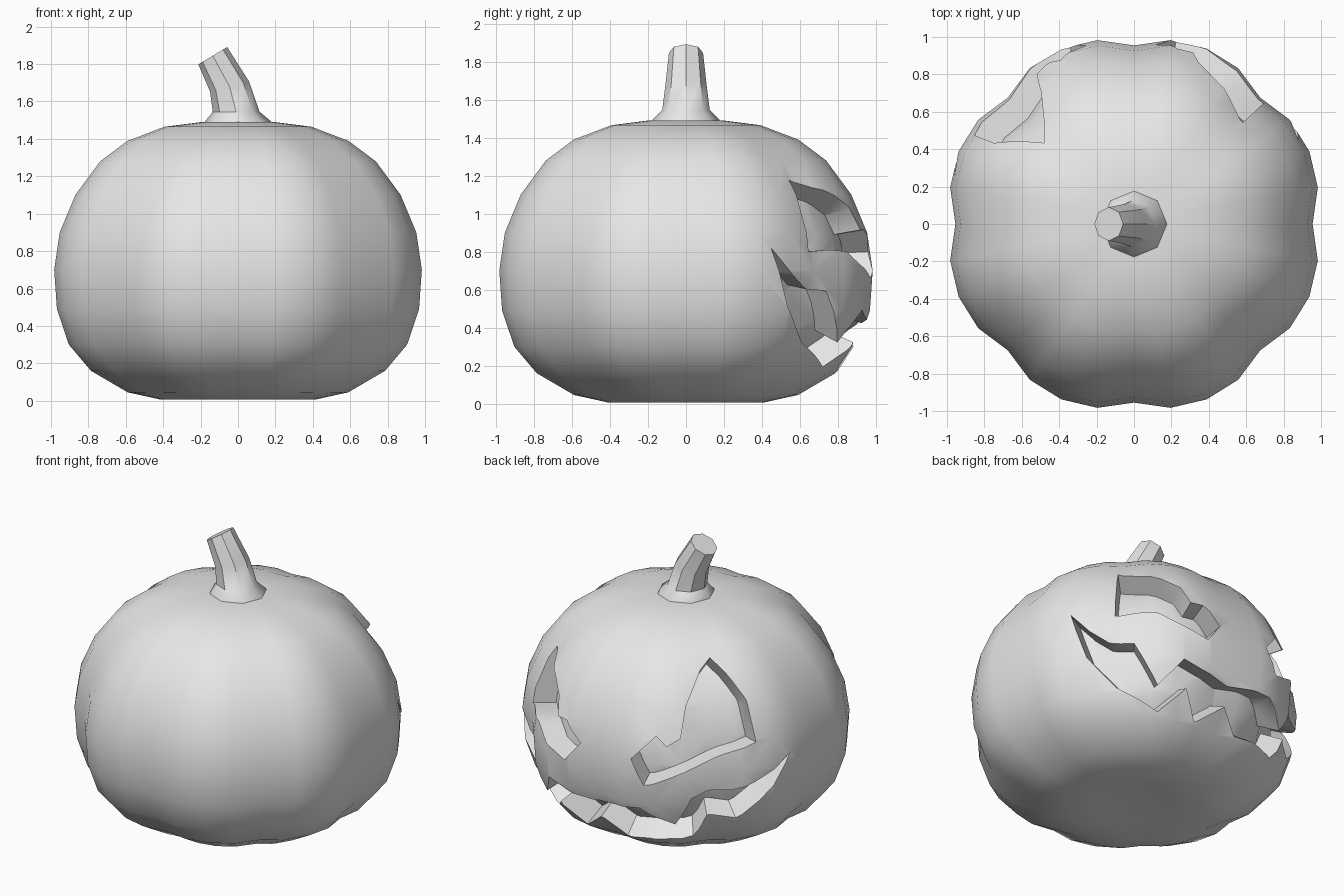
import bpy, bmesh, math
from mathutils import Vector, Matrix

if "Cube" in bpy.data.objects:
    bpy.data.objects.remove(bpy.data.objects["Cube"], do_unlink=True)

CENTRE = Vector((0, 0, 0.75))
SIDES = 32
# Outline of the squat body from bottom to top: radius, height
PROFILE = [(.25, .012), (.42, .006), (.6, .045), (.8, .16), (.92, .3), (.985, .49), (1, .7),
           (.97, .9), (.885, 1.1), (.75, 1.28), (.6, 1.39), (.4, 1.465), (.2, 1.49)]

grey = bpy.data.materials.new("plain grey")
grey.use_nodes = True
grey.diffuse_color = (.8, .8, .8, 1)
grey.node_tree.nodes["Principled BSDF"].inputs["Base Color"].default_value = (.8, .8, .8, 1)


def new_object(name, bm):
    bmesh.ops.recalc_face_normals(bm, faces=bm.faces)
    mesh = bpy.data.meshes.new(name)
    bm.to_mesh(mesh)
    bm.free()
    mesh.materials.append(grey)
    obj = bpy.data.objects.new(name, mesh)
    bpy.context.collection.objects.link(obj)
    return obj


def loft(bm, rings):
    """Bridge closed rings of points with quads and return the vertex rings."""
    rings = [[bm.verts.new(p) for p in ring] for ring in rings]
    for low, high in zip(rings, rings[1:]):
        for i in range(len(low)):
            j = (i + 1) % len(low)
            bm.faces.new((low[i], low[j], high[j], high[i]))
    return rings


def surface(angle, r, z):
    """Point on the eight-lobed skin; angle runs from the carved side towards +x."""
    lobe = .955 + .06 * abs(math.sin(4 * angle)) ** .7
    fade = min(1, r / .6)
    r *= 1 + (lobe - 1) * fade
    return Vector((r * math.sin(angle), r * math.cos(angle), z))


def skin_point(degrees, z):
    for (r0, z0), (r1, z1) in zip(PROFILE[1:], PROFILE[2:]):
        if z <= z1:
            break
    r = r0 + (r1 - r0) * (z - z0) / (z1 - z0)
    return surface(math.radians(degrees), r, z)


def make_body(name, scale):
    bm = bmesh.new()
    turn = 2 * math.pi / SIDES
    rings = loft(bm, [[CENTRE + (surface(i * turn, r, z) - CENTRE) * scale
                       for i in range(SIDES)] for r, z in PROFILE])
    for ring, z in ((rings[0], .035), (rings[-1], 1.485)):
        pole = bm.verts.new(CENTRE + (Vector((0, 0, z)) - CENTRE) * scale)
        for i in range(SIDES):
            bm.faces.new((ring[i], ring[(i + 1) % SIDES], pole))
    return new_object(name, bm)


def make_cutter(name, columns):
    """Curved block through the skin; each column is top angle, top z, bottom angle, bottom z."""
    bm = bmesh.new()
    rings = []
    for ta, tz, ba, bz in columns:
        top, low = skin_point(ta, tz) - CENTRE, skin_point(ba, bz) - CENTRE
        rings.append([CENTRE + top * .7, CENTRE + top * 1.25,
                      CENTRE + low * 1.25, CENTRE + low * .7])
    rings = loft(bm, rings)
    bm.faces.new(rings[0])
    bm.faces.new(rings[-1])
    obj = new_object(name, bm)
    obj.hide_render = True
    return obj


def subtract(target, cutter):
    mod = target.modifiers.new("carve", "BOOLEAN")
    mod.operation = "DIFFERENCE"
    mod.solver = "EXACT"
    mod.object = cutter
    graph = bpy.context.evaluated_depsgraph_get()
    mesh = bpy.data.meshes.new_from_object(target.evaluated_get(graph))
    target.modifiers.clear()
    target.data = mesh


# Carved face openings
CARVINGS = {
    "left_eye": [(7, .8, 13, .66), (14, .915, 18, .69), (19, .915, 23, .72), (22, 1.03, 27, .76),
                 (29, 1.1, 31, .8), (38, 1.14, 39, .81), (47, 1.18, 47, .8)],
    "right_eye": [(-15, .79, -20, .63), (-24, .95, -24, .65), (-28, .89, -28, .68),
                  (-33, .94, -33, .72), (-35, 1.12, -38, .75), (-42, 1.29, -43, .78),
                  (-48, 1.34, -49, .82), (-54, 1.27, -55, .85), (-60, 1.13, -61, .88)],
    "mouth": [(64, .84, 63, .82), (56, .68, 57, .5), (49, .6, 47, .32), (40, .59, 38, .25),
              (31, .32, 30, .19), (22, .49, 20, .32), (14, .45, 13, .17), (2, .42, 1, .3),
              (-9, .45, -9, .18), (-18, .46, -20, .2), (-31, .35, -30, .21), (-37, .54, -38, .23),
              (-43, .58, -43, .4), (-52, .58, -54, .37), (-60, .62, -67, .57), (-75, .76, -74, .74)],
}

# Body, with recesses that stop at an inner core
body = make_body("pumpkin_body", 1)
core = make_body("inner_core", .85)
for part, columns in CARVINGS.items():
    cutter = make_cutter(part + "_cutter", columns)
    subtract(cutter, core)
    subtract(body, cutter)
    bpy.data.objects.remove(cutter, do_unlink=True)
bpy.data.objects.remove(core, do_unlink=True)

# Bent eight-sided stem: x, z, radius and tilt of each ring
bm = bmesh.new()
stem_rings = []
for x, z, radius, tilt in [(0, 1.47, .18, 0), (0, 1.495, .175, 0), (-.01, 1.545, .125, 0),
                           (-.045, 1.68, .108, 14), (-.135, 1.845, .09, 31)]:
    lean = Matrix.Rotation(math.radians(-tilt), 3, "Y")
    stem_rings.append([Vector((x, 0, z)) + lean @ Vector((radius * math.cos(i * math.pi / 4),
                       radius * math.sin(i * math.pi / 4), 0)) for i in range(8)])
stem_rings = loft(bm, stem_rings)
bm.faces.new(stem_rings[0])
bm.faces.new(stem_rings[-1])
stem = new_object("stem", bm)

# Smooth skin with crisp carved edges
for obj in (body, stem):
    bpy.ops.object.select_all(action="DESELECT")
    obj.select_set(True)
    bpy.context.view_layer.objects.active = obj
    bpy.ops.object.shade_smooth_by_angle(angle=math.radians(38))
